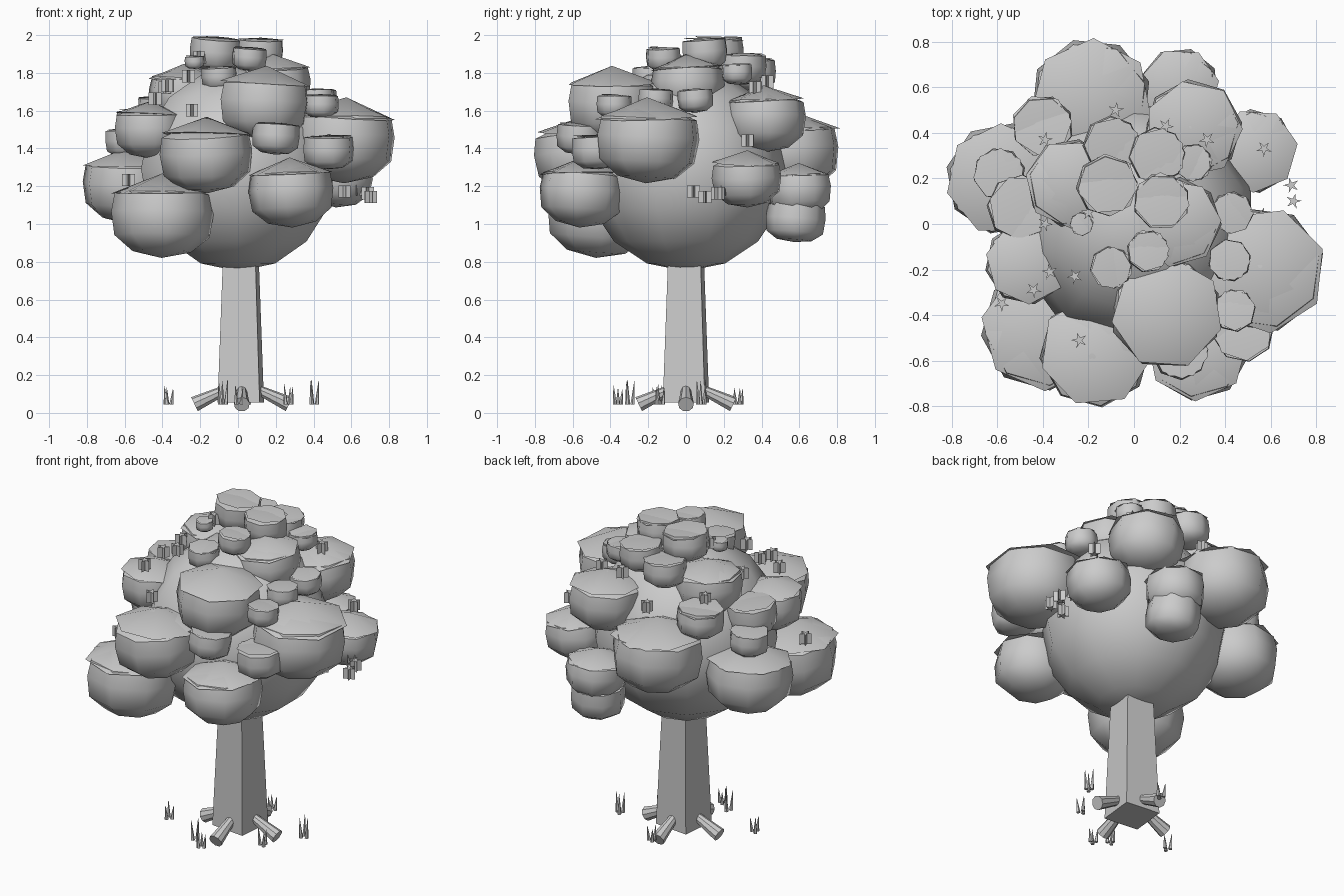
import bpy, bmesh, math, random
from mathutils import Vector, Matrix

if "Cube" in bpy.data.objects:
    bpy.data.objects.remove(bpy.data.objects["Cube"])

random.seed(4)


def finish(name, bm, angle=None):
    bmesh.ops.recalc_face_normals(bm, faces=bm.faces)
    me = bpy.data.meshes.new(name)
    bm.to_mesh(me)
    bm.free()
    ob = bpy.data.objects.new(name, me)
    bpy.context.collection.objects.link(ob)
    if angle:
        bpy.ops.object.select_all(action='DESELECT')
        ob.select_set(True)
        bpy.context.view_layer.objects.active = ob
        bpy.ops.object.shade_smooth_by_angle(angle=math.radians(angle))
    return ob


def lathe(bm, profile, sides, mat):
    """Revolve (radius, z) points, closed by a pole point at each end."""
    rings = []
    for r, z in profile[1:-1]:
        rings.append([bm.verts.new(mat @ Vector((r * math.cos(math.tau * i / sides),
                                                 r * math.sin(math.tau * i / sides), z)))
                      for i in range(sides)])
    top = bm.verts.new(mat @ Vector((0, 0, profile[0][1])))
    bot = bm.verts.new(mat @ Vector((0, 0, profile[-1][1])))
    for i in range(sides):
        j = (i + 1) % sides
        bm.faces.new((top, rings[0][i], rings[0][j]))
        bm.faces.new((bot, rings[-1][j], rings[-1][i]))
        for a, b in zip(rings, rings[1:]):
            bm.faces.new((a[i], b[i], b[j], a[j]))


def rod(bm, a, b, r1, r2, sides):
    """Tapered cylinder from a to b."""
    a, b = Vector(a), Vector(b)
    rot = (b - a).to_track_quat('Z', 'Y').to_matrix().to_4x4()
    bmesh.ops.create_cone(bm, cap_ends=True, segments=sides, radius1=r1, radius2=r2,
                          depth=(b - a).length, matrix=Matrix.Translation((a + b) / 2) @ rot)


# Trunk: tapered, four sided, slightly turned
bm = bmesh.new()
bmesh.ops.create_cone(bm, cap_ends=True, segments=4, radius1=0.158, radius2=0.118, depth=0.85,
                      matrix=Matrix.Translation((0.015, 0, 0.48)) @ Matrix.Rotation(math.radians(39), 4, 'Z'))
finish("trunk", bm)

# Roots: four stubs splaying out
bm = bmesh.new()
for k in range(4):
    d = Vector((math.cos(k * math.pi / 2), math.sin(k * math.pi / 2), 0))
    rod(bm, d * 0.08 + Vector((0.02, 0, 0.125)), d * 0.25 + Vector((0.02, 0, 0.045)), 0.025, 0.042, 9)
finish("roots", bm)

# Grass: tufts of thin blades
bm = bmesh.new()
for x, y in [(-.37, -.15), (.0, -.36), (-.08, -.30), (.27, -.14), (.04, .28), (.40, .08)]:
    for k in range(3):
        a = k * math.tau / 3 + x * 5
        c, s = math.cos(a) * 0.018, math.sin(a) * 0.018
        rod(bm, (x + c, y + s, 0.045), (x + c * 1.5, y + s * 1.5, random.uniform(.12, .18)), 0.012, 0.001, 5)
finish("grass_tufts", bm)

# Canopy core: large rounded mass
bm = bmesh.new()
bmesh.ops.create_uvsphere(bm, u_segments=10, v_segments=8, radius=0.54,
                          matrix=Matrix.Translation((0, 0, 1.29)))
finish("canopy_core", bm, 50)

# Foliage clusters: x, y, z, radius
big = [(-.19, .55, 1.40, .26), (.20, .60, 1.19, .17), (.26, .42, 1.57, .21), (-.58, .20, 1.22, .24),
       (-.47, -.17, 1.51, .18), (-.40, -.46, 1.06, .265), (-.17, -.56, 1.38, .24), (.14, -.39, 1.65, .24),
       (.28, -.55, 1.18, .22), (.56, -.20, 1.46, .27), (.53, .32, 1.25, .18), (-.28, .18, 1.70, .19),
       (.19, .01, 1.75, .19)]
small = [(.20, .58, 1.02, .15), (-.40, .43, 1.60, .13), (-.59, .22, 1.44, .11), (-.50, .07, 1.52, .14),
         (.42, -.16, 1.66, .09), (.48, -.47, 1.39, .13), (.20, -.56, 1.46, .12), (.43, .05, 1.66, .09),
         (.26, .27, 1.80, .08), (.10, .30, 1.83, .12), (-.10, .35, 1.80, .12), (-.12, .17, 1.91, .13),
         (.12, .10, 1.91, .12), (.06, -.12, 1.88, .09), (-.10, -.19, 1.78, .09), (-.23, .0, 1.86, .05),
         (.44, -.38, 1.63, .09)]
big_profile = [(0, .74), (.94, .36), (1.0, .0), (.93, -.46), (.57, -.76), (0, -.88)]
small_profile = [(0, .6), (.98, .52), (1.02, .05), (.97, -.42), (.6, -.68), (0, -.75)]
bm = bmesh.new()
for blobs, prof in ((big, big_profile), (small, small_profile)):
    for x, y, z, r in blobs:
        for part in (prof, [(0, prof[0][1] + .02), (1.0, prof[1][1] + .02), (0, prof[1][1])]):
            # body first, then a slightly tilted leafy cap resting on it
            tilt = (Matrix.Rotation(random.uniform(-.08, .08), 4, 'X')
                    @ Matrix.Rotation(random.uniform(-.08, .08), 4, 'Y'))
            turn = Matrix.Rotation(random.uniform(0, 6), 4, 'Z')
            lathe(bm, part, 8 if part is prof else 7,
                  Matrix.Translation((x, y, z)) @ tilt @ turn @ Matrix.Scale(r * 1.03, 4))
finish("foliage_clusters", bm, 52)

# Blossoms: small five-point star prisms
bm = bmesh.new()
for x, y, z in [(-.08, .50, 1.62), (.14, .43, 1.75), (.32, .37, 1.72), (.57, .33, 1.44), (.63, .22, 1.18),
                (.69, .17, 1.16), (.70, .10, 1.14), (.56, .04, 1.17), (-.39, .0, 1.72), (-.37, -.21, 1.73),
                (-.26, -.23, 1.78), (-.44, -.29, 1.66), (-.58, -.35, 1.23), (-.24, -.51, 1.60),
                (-.39, .37, 1.70), (-.2, .05, 1.88), (-.09, -.44, 1.19)]:
    a0 = random.uniform(0, 6)
    star = []
    for k in range(10):
        rr = 0.036 if k % 2 == 0 else 0.012
        a = a0 + k * math.pi / 5
        star.append(bm.verts.new((x + rr * math.cos(a), y + rr * math.sin(a), z - 0.03)))
    face = bm.faces.new(star)
    ext = bmesh.ops.extrude_face_region(bm, geom=[face], use_keep_orig=True)
    bmesh.ops.translate(bm, vec=(0, 0, 0.065),
                        verts=[v for v in ext['geom'] if isinstance(v, bmesh.types.BMVert)])
finish("blossoms", bm)
